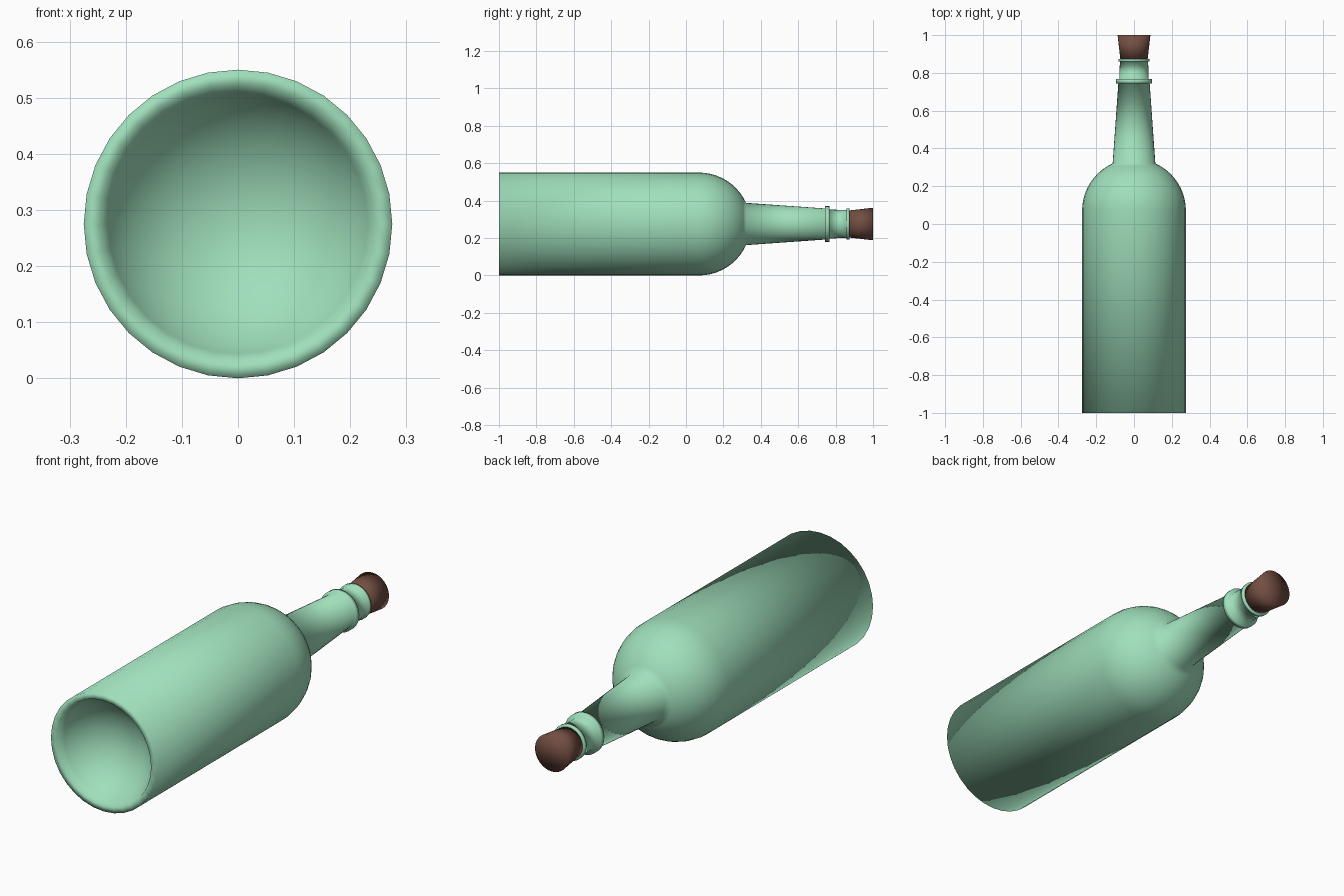
import bpy, bmesh, math

if "Cube" in bpy.data.objects:
    bpy.data.objects.remove(bpy.data.objects["Cube"])

SIDES = 32
R = 0.275  # body radius, also the height of the axis above the ground


def material(name, rgb):
    m = bpy.data.materials.new(name)
    m.diffuse_color = (*rgb, 1.0)
    m.use_nodes = True
    m.node_tree.nodes["Principled BSDF"].inputs["Base Color"].default_value = m.diffuse_color
    return m


def lathe(name, profile, mat):
    """Revolve (radius, y) points about the lying bottle axis; radius 0 closes an end."""
    bm = bmesh.new()
    rings = []
    for r, y in profile:
        if r < 1e-6:
            rings.append([bm.verts.new((0, y, R))] * SIDES)
        else:
            rings.append([bm.verts.new((r * math.sin(2 * math.pi * i / SIDES), y,
                                        R + r * math.cos(2 * math.pi * i / SIDES)))
                          for i in range(SIDES)])
    for a, b in zip(rings, rings[1:]):
        for i in range(SIDES):
            j = (i + 1) % SIDES
            bm.faces.new(list(dict.fromkeys((a[i], a[j], b[j], b[i]))))
    bmesh.ops.recalc_face_normals(bm, faces=bm.faces)
    for f in bm.faces:
        f.smooth = True
    me = bpy.data.meshes.new(name)
    bm.to_mesh(me)
    bm.free()
    me.materials.append(mat)
    ob = bpy.data.objects.new(name, me)
    bpy.context.collection.objects.link(ob)
    return ob


glass = material("pale green glass", (0.35, 0.74, 0.50))
cork_brown = material("cork brown", (0.17, 0.076, 0.054))

# Hollow in the base: a spherical dome pushed into the body
rim, depth = 0.247, 0.18
dome_r = (rim ** 2 + depth ** 2) / (2 * depth)
tilt = math.asin(rim / dome_r)
profile = []
for k in range(9):
    a = tilt * k / 8
    profile.append((dome_r * math.sin(a), -1 + depth - dome_r * (1 - math.cos(a))))

# Base rim and straight body
profile.append((R, -1.0))

# Round shoulder
end = math.acos(0.113 / R)
for k in range(11):
    a = end * k / 10
    profile.append((R * math.cos(a), 0.07 + R * math.sin(a)))

# Tapered neck with two collars, then the mouth
profile += [(0.083, 0.744), (0.095, 0.744), (0.095, 0.768), (0.077, 0.768),
            (0.075, 0.859), (0.083, 0.859), (0.083, 0.873), (0.060, 0.873),
            (0.060, 0.84), (0, 0.84)]
lathe("bottle", profile, glass)

# Flared stopper
lathe("cork_stopper", [(0, 0.87), (0.072, 0.87), (0.087, 1.0), (0, 1.0)], cork_brown)
